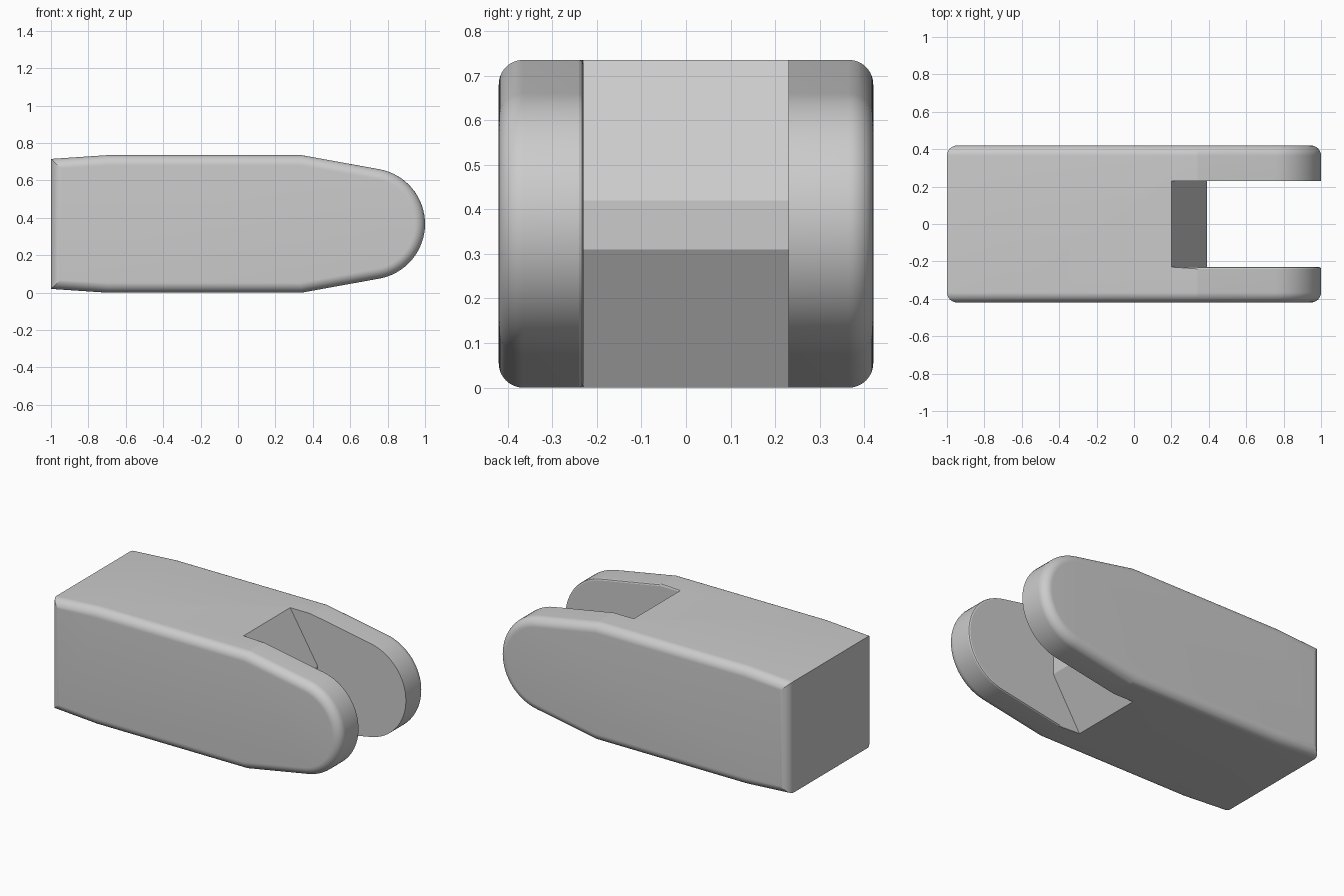
import bpy, bmesh, math

if "Cube" in bpy.data.objects:
    bpy.data.objects.remove(bpy.data.objects["Cube"])

H = 0.735          # overall height
W = 0.42           # half width
SLOT = 0.23        # half width of the slot


def prism(name, profile, half):
    """Extrude an (x, z) outline along y; returns the object and its bmesh."""
    bm = bmesh.new()
    a = [bm.verts.new((x, -half, z)) for x, z in profile]
    b = [bm.verts.new((x, half, z)) for x, z in profile]
    n = len(profile)
    caps = [bm.faces.new(a), bm.faces.new(b[::-1])]
    for i in range(n):
        j = (i + 1) % n
        bm.faces.new((a[j], a[i], b[i], b[j]))
    bmesh.ops.recalc_face_normals(bm, faces=bm.faces)
    mesh = bpy.data.meshes.new(name)
    obj = bpy.data.objects.new(name, mesh)
    bpy.context.collection.objects.link(obj)
    return obj, bm, caps


# Side outline: flat middle, tapered front, round nose
r, taper = 0.297, math.radians(10.3)
cx, cz = 1 - r, H / 2
outline = [(-1, 0.02), (-0.7, 0), (0.34, 0)]
steps = 32
start = -math.pi / 2 + taper
for i in range(steps + 1):
    t = start - 2 * start * i / steps
    outline.append((cx + r * math.cos(t), cz + r * math.sin(t)))
outline += [(0.34, H), (-0.7, H), (-1, H - 0.02)]

# Body with rounded side rims
body, bm, caps = prism("forked_body", outline, W)
rims = list({e for f in caps for e in f.edges})
bmesh.ops.bevel(bm, geom=rims, offset=0.055, offset_type='OFFSET',
                segments=12, profile=0.5, affect='EDGES', clamp_overlap=False)
bm.to_mesh(body.data)
bm.free()

# Slot between the arms, with a blunt wedge left at its back
k = 0.19 / 0.315
slot = [(0.2 - 0.2 * k, -0.2), (0.39, 0.31), (0.39, 0.42),
        (0.2 - 0.2 * k, H + 0.2), (1.3, H + 0.2), (1.3, -0.2)]
cutter, bm, caps = prism("slot_cutter", slot, SLOT)
bm.to_mesh(cutter.data)
bm.free()
cutter.hide_render = True

bpy.context.view_layer.objects.active = body
body.select_set(True)
mod = body.modifiers.new("slot", 'BOOLEAN')
mod.operation = 'DIFFERENCE'
mod.solver = 'EXACT'
mod.object = cutter
bpy.ops.object.modifier_apply(modifier=mod.name)
bpy.data.objects.remove(cutter, do_unlink=True)

# Fine bevel around the inner rim of the front arm
bm = bmesh.new()
bm.from_mesh(body.data)
bmesh.ops.remove_doubles(bm, verts=bm.verts, dist=0.0001)
inner = [e for e in bm.edges
         if all(abs(v.co.y + SLOT) < 1e-4 for v in e.verts)
         and len(e.link_faces) == 2
         and e.calc_face_angle_signed(0) > 0.5]
bmesh.ops.bevel(bm, geom=inner, offset=0.01, offset_type='OFFSET',
                segments=2, profile=0.5, affect='EDGES', clamp_overlap=False)
bm.to_mesh(body.data)
bm.free()

bpy.ops.object.shade_smooth_by_angle(angle=math.radians(9))
